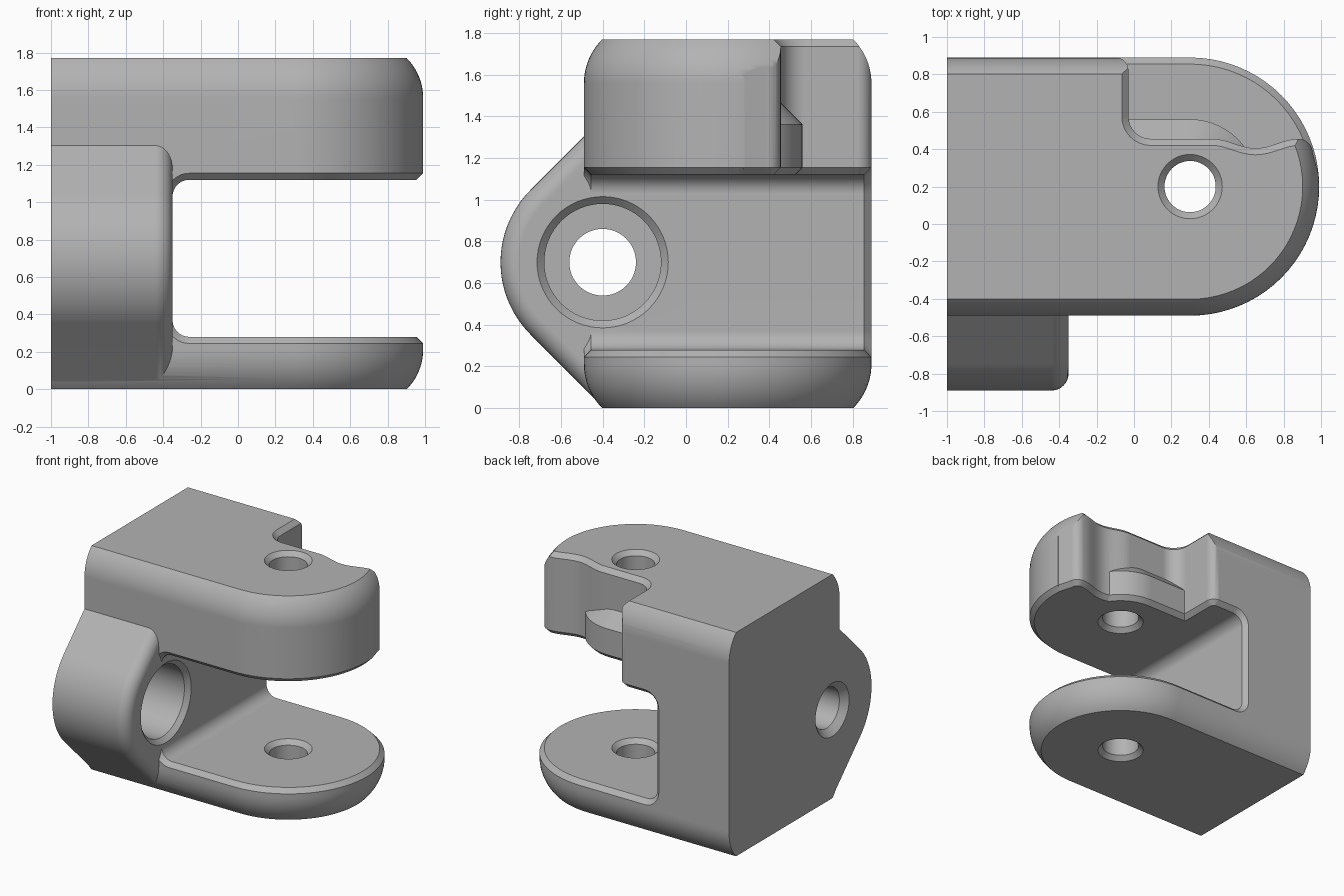
import bpy, bmesh
from math import sin, cos, pi, radians, sqrt
from mathutils import Vector

if "Cube" in bpy.data.objects:
    bpy.data.objects.remove(bpy.data.objects["Cube"], do_unlink=True)

grey = bpy.data.materials.new("light grey plastic")
grey.use_nodes = True
COLOUR = (0.45, 0.45, 0.45, 1)
grey.diffuse_color = COLOUR
grey.node_tree.nodes["Principled BSDF"].inputs["Base Color"].default_value = COLOUR

CH = 0.035            # small chamfer
HEIGHT = 1.77
FRONT, BACK = -0.49, 0.89
PIN = (0.3, 0.2)      # pin axis


def loft(name, loops):
    """Skin a stack of matching closed loops and cap both ends."""
    bm = bmesh.new()
    rings = [[bm.verts.new(p) for p in loop] for loop in loops]
    n = len(rings[0])
    for a, b in zip(rings, rings[1:]):
        for i in range(n):
            j = (i + 1) % n
            bm.faces.new((a[i], a[j], b[j], b[i]))
    bm.faces.new(rings[0][::-1])
    bm.faces.new(rings[-1])
    bmesh.ops.recalc_face_normals(bm, faces=bm.faces)
    mesh = bpy.data.meshes.new(name)
    bm.to_mesh(mesh)
    bm.free()
    mesh.materials.append(grey)
    ob = bpy.data.objects.new(name, mesh)
    bpy.context.collection.objects.link(ob)
    return ob


def combine(target, tool, operation):
    mod = target.modifiers.new(operation, "BOOLEAN")
    mod.operation, mod.object, mod.solver = operation, tool, "EXACT"
    bpy.context.view_layer.objects.active = target
    bpy.ops.object.modifier_apply(modifier=mod.name)
    bpy.data.objects.remove(tool, do_unlink=True)


def arc(cx, cy, r, start, end, steps=12):
    angles = [radians(start + (end - start) * i / steps) for i in range(steps + 1)]
    return [(cx + r * cos(a), cy + r * sin(a)) for a in angles]


def tongue(r, x0, z, inset):
    """Half-round outline about the pin axis, running straight back to x0."""
    r -= inset
    pts = [(x0, PIN[1] - r)] + arc(*PIN, r, -90, 90, 40) + [(x0, PIN[1] + r)]
    return [(x, y, z) for x, y in pts]


def offset(pts, d):
    """Move a counter-clockwise outline outwards by d."""
    out = []
    for i, p in enumerate(pts):
        p = Vector(p)
        a = (p - Vector(pts[i - 1])).normalized()
        b = (Vector(pts[(i + 1) % len(pts)]) - p).normalized()
        n = Vector((a.y, -a.x)) + Vector((b.y, -b.x))
        out.append(p + n * (2 * d / n.length_squared))
    return out


# Outer edge rounding: an arc that stops at 45 degrees
ROUND = 0.3
edge = [(ROUND * (1 - cos(a)), ROUND * (sqrt(0.5) - sin(a)))
        for a in [radians(45 * i / 10) for i in range(11)]]

# Arms
levels = [(z, inset) for inset, z in reversed(edge)] + [(0.28 - CH, 0), (0.28, CH)]
body = loft("clevis_bracket", [tongue(0.69, -1, z, i) for z, i in levels])
levels = [(1.12, CH), (1.12 + CH, 0)] + [(HEIGHT - z, i) for i, z in edge]
upper_arm = loft("upper_arm", [tongue(0.69, -1, z, i) for z, i in levels])

# Wavy notch behind the upper arm
wave = [(0.42 + 0.46 * t / 16, 0.43 + 0.025 * cos(2 * pi * t / 16)) for t in range(17)]
notch = [(-0.1, 1.2)] + arc(-0.1, 0.821, 0.07, 90, 0, 8) + arc(0.09, 0.575, 0.12, 180, 270, 8)
notch += wave + arc(0.88, 0.38, 0.075, 90, 0, 8)[1:] + [(0.983, 0.28), (1.3, 0.2), (1.3, 1.2)]
flare = 0.045
notch_levels = [(1.12 + CH - flare, flare), (1.12 + CH, 0),
                (HEIGHT - CH, 0), (HEIGHT - CH + flare, flare)]
cutter = loft("notch_cutter", [[(p[0], p[1], z) for p in offset(notch, d)]
                               for z, d in notch_levels])
combine(upper_arm, cutter, "DIFFERENCE")

# Boss around the pin hole inside the notch
boss = loft("pin_boss", [tongue(0.36, -0.1, z, i) for z, i in
                         [(1.12, CH), (1.12 + CH, 0), (1.36, 0), (1.48, 0.12)]])
combine(upper_arm, boss, "UNION")
combine(body, upper_arm, "UNION")


# Wall joining the arms, with filleted corners
def wall_loop(y, d):
    r = 0.09
    pts = arc(-0.35 + r, 0.28 + r, r + d, 270, 180, 10)
    pts += arc(-0.35 + r, 1.12 - r, r + d, 180, 90, 10)
    pts += [(-0.35 + r, 1.5), (-1, 1.5), (-1, 0.22), (-0.35 + r, 0.22)]
    return [(x, y, z) for x, z in pts]


wall = loft("wall", [wall_loop(FRONT, CH), wall_loop(FRONT + CH, 0),
                     wall_loop(BACK - CH, 0), wall_loop(BACK, CH)])
combine(body, wall, "UNION")

# Front lug with a rounded inner rim
HY, HZ, LUG_R = -0.4, 0.7, 0.49


def lug_loop(x, inset):
    r = LUG_R - inset
    pts = arc(HY, HZ, r, 135, 225, 32)
    k = r * sqrt(2)
    pts += [(HY - 0.005, HZ - k + 0.005), (-0.2, HZ - k + 0.005),
            (-0.2, HZ + k + 0.1), (HY + 0.1, HZ + k + 0.1)]
    return [(x, y, z) for y, z in pts]


rim = [(-0.44 + 0.09 * sin(a), 0.09 * (1 - cos(a)))
       for a in [pi / 2 * i / 8 for i in range(9)]]
lug = loft("lug", [lug_loop(x, i) for x, i in [(-1, 0)] + rim])
combine(body, lug, "UNION")

# Counterbored cross hole through the lug
steps = [(-1.01, 0.22), (-0.95, 0.16), (-0.75, 0.16), (-0.75, 0.28),
         (-0.35 - CH, 0.28), (-0.34, 0.325)]
bore = loft("cross_hole_cutter", [[(x, y, z) for y, z in arc(HY, HZ, r, 0, 360, 64)[:-1]]
                                  for x, r in steps])
combine(body, bore, "DIFFERENCE")

# Chamfered pin holes through both arms
for low, high in ((0, 0.28), (1.12, HEIGHT)):
    steps = [(low - 0.01, 0.182), (low + CH, 0.137), (high - CH, 0.137), (high + 0.01, 0.182)]
    pin = loft("pin_hole_cutter", [[(x, y, z) for x, y in arc(*PIN, r, 0, 360, 48)[:-1]]
                                   for z, r in steps])
    combine(body, pin, "DIFFERENCE")

# Smooth curves, crisp chamfers
bpy.ops.object.select_all(action="DESELECT")
body.select_set(True)
bpy.context.view_layer.objects.active = body
bpy.ops.object.shade_smooth_by_angle(angle=radians(25))
weighted = body.modifiers.new("flat faces", "WEIGHTED_NORMAL")
weighted.keep_sharp = True
